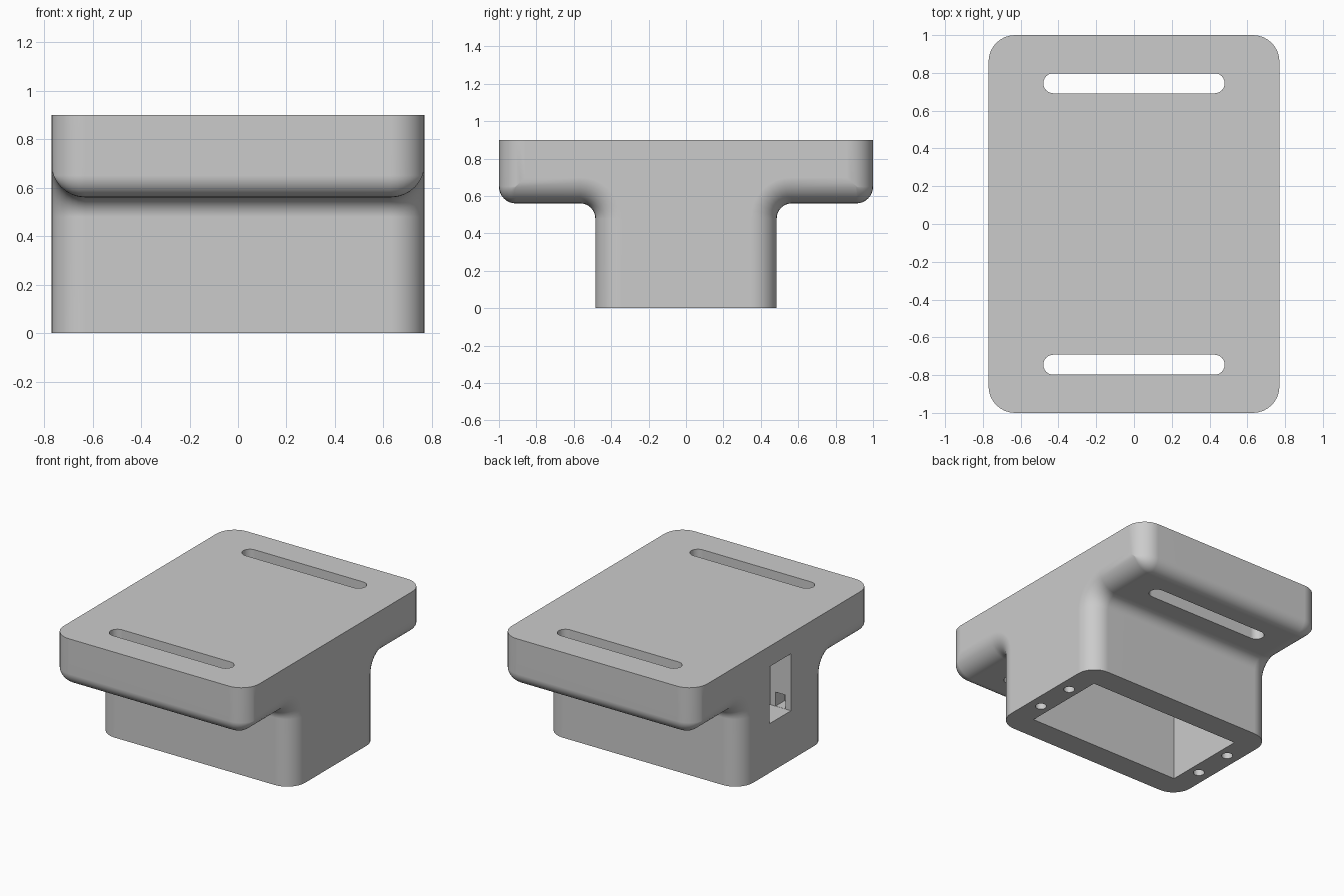
import bpy
import bmesh
from math import sin, cos, pi

cube = bpy.data.objects.get("Cube")
if cube:
    bpy.data.objects.remove(cube, do_unlink=True)

HALF_X, HALF_Y, STEM_Y = 0.77, 1.0, 0.485
TOP, UNDER = 0.9, 0.56
ROUND, FILLET, LIP = 0.14, 0.08, 0.09
STEPS = 8

grey = bpy.data.materials.new("light_grey")
grey.use_nodes = True
colour = (0.6, 0.6, 0.6, 1)
grey.diffuse_color = colour
grey.node_tree.nodes["Principled BSDF"].inputs["Base Color"].default_value = colour


def make_object(name, bm):
    bmesh.ops.recalc_face_normals(bm, faces=bm.faces)
    mesh = bpy.data.meshes.new(name)
    bm.to_mesh(mesh)
    bm.free()
    mesh.materials.append(grey)
    obj = bpy.data.objects.new(name, mesh)
    bpy.context.collection.objects.link(obj)
    return obj


def tee_profile(inset):
    """T-shaped outline in (y, z), shrunk sideways and from below by inset."""
    half = [(STEM_Y - inset, 0)]
    r = FILLET + inset
    for i in range(STEPS + 1):
        a = pi / 2 * i / STEPS
        half.append((STEM_Y + FILLET - r * cos(a), UNDER - FILLET + r * sin(a)))
    r = max(LIP - inset, 0)
    for i in range(STEPS + 1):
        a = pi / 2 * i / STEPS
        half.append((HALF_Y - inset - r + r * sin(a), UNDER + inset + r - r * cos(a)))
    half.append((HALF_Y - inset, TOP))
    return half + [(-y, z) for y, z in reversed(half)]


# Main body: T outline lofted along x, with rounded ends
ends = []
for i in range(STEPS + 1):
    a = pi / 2 * i / STEPS
    ends.append((HALF_X - ROUND + ROUND * sin(a), ROUND * (1 - cos(a))))
stations = [(-x, d) for x, d in reversed(ends)] + ends
bm = bmesh.new()
rings = [[bm.verts.new((x, y, z)) for y, z in tee_profile(d)] for x, d in stations]
for a, b in zip(rings, rings[1:]):
    for i in range(len(a)):
        j = (i + 1) % len(a)
        bm.faces.new((a[i], a[j], b[j], b[i]))
bm.faces.new(rings[0])
bm.faces.new(rings[-1])
bmesh.ops.remove_doubles(bm, verts=bm.verts, dist=0.0005)
bmesh.ops.dissolve_limit(bm, angle_limit=0.002, verts=bm.verts, edges=bm.edges)
body = make_object("strap_mount_body", bm)


def prism(bm, outline, z0, z1):
    low = [bm.verts.new((x, y, z0)) for x, y in outline]
    high = [bm.verts.new((x, y, z1)) for x, y in outline]
    bm.faces.new(low)
    bm.faces.new(high)
    for i in range(len(low)):
        j = (i + 1) % len(low)
        bm.faces.new((low[i], low[j], high[j], high[i]))


def box(bm, x0, x1, y0, y1, z0, z1):
    prism(bm, [(x0, y0), (x1, y0), (x1, y1), (x0, y1)], z0, z1)


def stadium(cx, cy, half_straight, r, n=12):
    """Round-ended slot outline; a zero straight length gives a circle."""
    points = []
    for side in (1, -1):
        for i in range(n + (half_straight > 0)):
            a = -pi / 2 + pi * i / n
            points.append((cx + side * (half_straight + r * cos(a)), cy + side * r * sin(a)))
    return points


def cut(name, bm):
    cutter = make_object(name, bm)
    cutter.hide_render = True
    mod = body.modifiers.new(name, "BOOLEAN")
    mod.operation = "DIFFERENCE"
    mod.solver = "EXACT"
    mod.object = cutter
    bpy.context.view_layer.objects.active = body
    bpy.ops.object.modifier_apply(modifier=name)
    bpy.data.objects.remove(cutter, do_unlink=True)


# Strap slots and screw holes
holes = bmesh.new()
for s in (-1, 1):
    prism(holes, stadium(0, s * 0.745, 0.427, 0.053), 0.4, 1.0)
    for t in (-1, 1):
        prism(holes, stadium(s * 0.68, t * 0.145, 0, 0.037), -0.1, 0.25)
cut("slots_and_screw_holes", holes)

# Hollow open at the base
hollow = bmesh.new()
box(hollow, -0.605, 0.605, -0.31, 0.31, -0.1, 0.76)
cut("hollow", hollow)

# Side window and the small recess in its jamb
window = bmesh.new()
box(window, -0.9, -0.55, -0.08, 0.16, 0.35, 0.755)
cut("side_window", window)
recess = bmesh.new()
box(recess, -0.725, -0.65, -0.18, 0.0, 0.351, 0.45)
cut("jamb_recess", recess)

# Smooth rounds, crisp edges
bpy.ops.object.select_all(action="DESELECT")
body.select_set(True)
bpy.context.view_layer.objects.active = body
bpy.ops.object.shade_smooth_by_angle(angle=pi / 6)
weighted = body.modifiers.new("even_shading", "WEIGHTED_NORMAL")
weighted.keep_sharp = True
